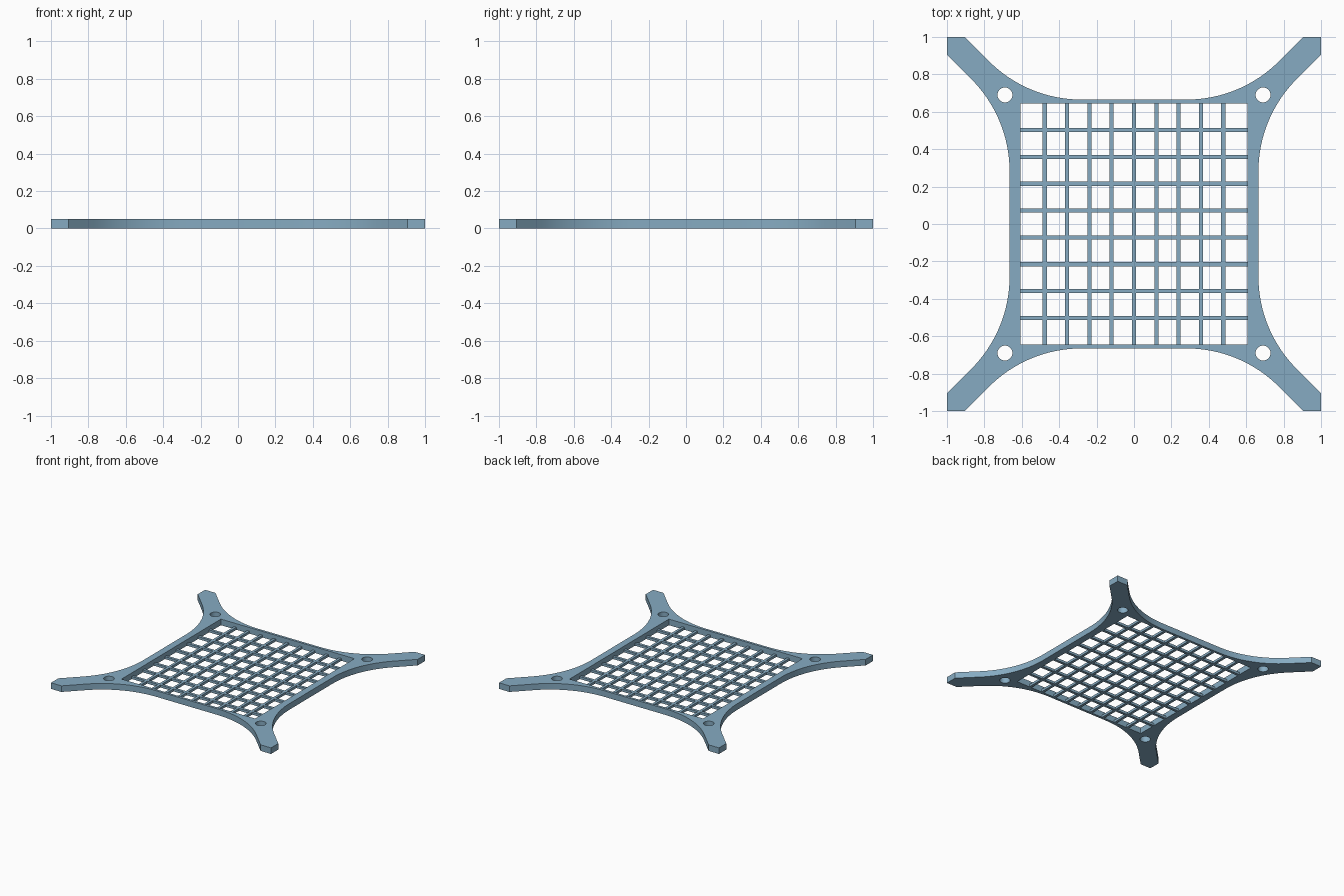
import bpy, bmesh, math

if "Cube" in bpy.data.objects:
    bpy.data.objects.remove(bpy.data.objects["Cube"])

H = 0.05                  # frame thickness
BAR_H, BAR_W = 0.02, 0.022
OX, OY = 0.607, 0.645     # half size of the opening

blue = bpy.data.materials.new("steel blue")
blue.diffuse_color = (0.24, 0.41, 0.54, 1)
blue.use_nodes = True
blue.node_tree.nodes["Principled BSDF"].inputs["Base Color"].default_value = blue.diffuse_color


def outer_profile():
    """Outline of the frame: one corner arm, turned four times."""
    side, start, r, tip = 0.665, 0.28, 0.70, 0.905
    n = 16
    arc = [(side + r - r * math.cos(a), start + r * math.sin(a))
           for a in (math.pi / 4 * i / n for i in range(n + 1))]
    corner = arc + [(1, tip), (1, 1), (tip, 1)] + [(y, x) for x, y in reversed(arc)]
    pts = []
    for _ in range(4):
        pts += corner
        corner = [(-y, x) for x, y in corner]
    return pts


def circle(cx, cy, r, n=32):
    return [(cx + r * math.cos(2 * math.pi * i / n),
             cy + r * math.sin(2 * math.pi * i / n)) for i in range(n)]


def plate(name, loops, height):
    """Flat plate with holes, standing on z = 0."""
    curve = bpy.data.curves.new(name + "_profile", 'CURVE')
    curve.dimensions = '2D'
    curve.fill_mode = 'BOTH'
    curve.extrude = height / 2
    for loop in loops:
        s = curve.splines.new('POLY')
        s.points.add(len(loop) - 1)
        for p, (x, y) in zip(s.points, loop):
            p.co = (x, y, 0, 1)
        s.use_cyclic_u = True
    helper = bpy.data.objects.new(name + "_profile", curve)
    bpy.context.collection.objects.link(helper)
    mesh = bpy.data.meshes.new_from_object(
        helper.evaluated_get(bpy.context.evaluated_depsgraph_get()))
    bpy.data.objects.remove(helper)
    bm = bmesh.new()
    bm.from_mesh(mesh)
    bmesh.ops.remove_doubles(bm, verts=bm.verts, dist=1e-5)
    bmesh.ops.translate(bm, verts=bm.verts, vec=(0, 0, height / 2))
    bmesh.ops.recalc_face_normals(bm, faces=bm.faces)
    bm.to_mesh(mesh)
    bm.free()
    mesh.materials.clear()
    mesh.materials.append(blue)
    obj = bpy.data.objects.new(name, mesh)
    bpy.context.collection.objects.link(obj)
    return obj


def bar(name, x, y, sx, sy):
    bpy.ops.mesh.primitive_cube_add(size=1, location=(x, y, BAR_H / 2))
    obj = bpy.context.object
    obj.name = name
    obj.scale = (sx, sy, BAR_H)
    obj.data.materials.append(blue)


# Frame with four arms, a rectangular opening and four screw holes
opening = [(-OX, -OY), (OX, -OY), (OX, OY), (-OX, OY)]
holes = [circle(sx * 0.69, sy * 0.69, 0.04) for sx in (-1, 1) for sy in (-1, 1)]
frame = plate("frame", [outer_profile(), opening] + holes, H)
bpy.context.view_layer.objects.active = frame
frame.select_set(True)
bpy.ops.object.shade_smooth_by_angle(angle=math.radians(30))

# Thin grille bars, flush with the underside
for i in range(9):
    bar("long_bar", (i - 4) * 0.1193, 0, BAR_W, 2 * OY)
for i in range(8):
    bar("cross_bar", 0, (i - 3.5) * 0.1433, 2 * OX, BAR_W)
